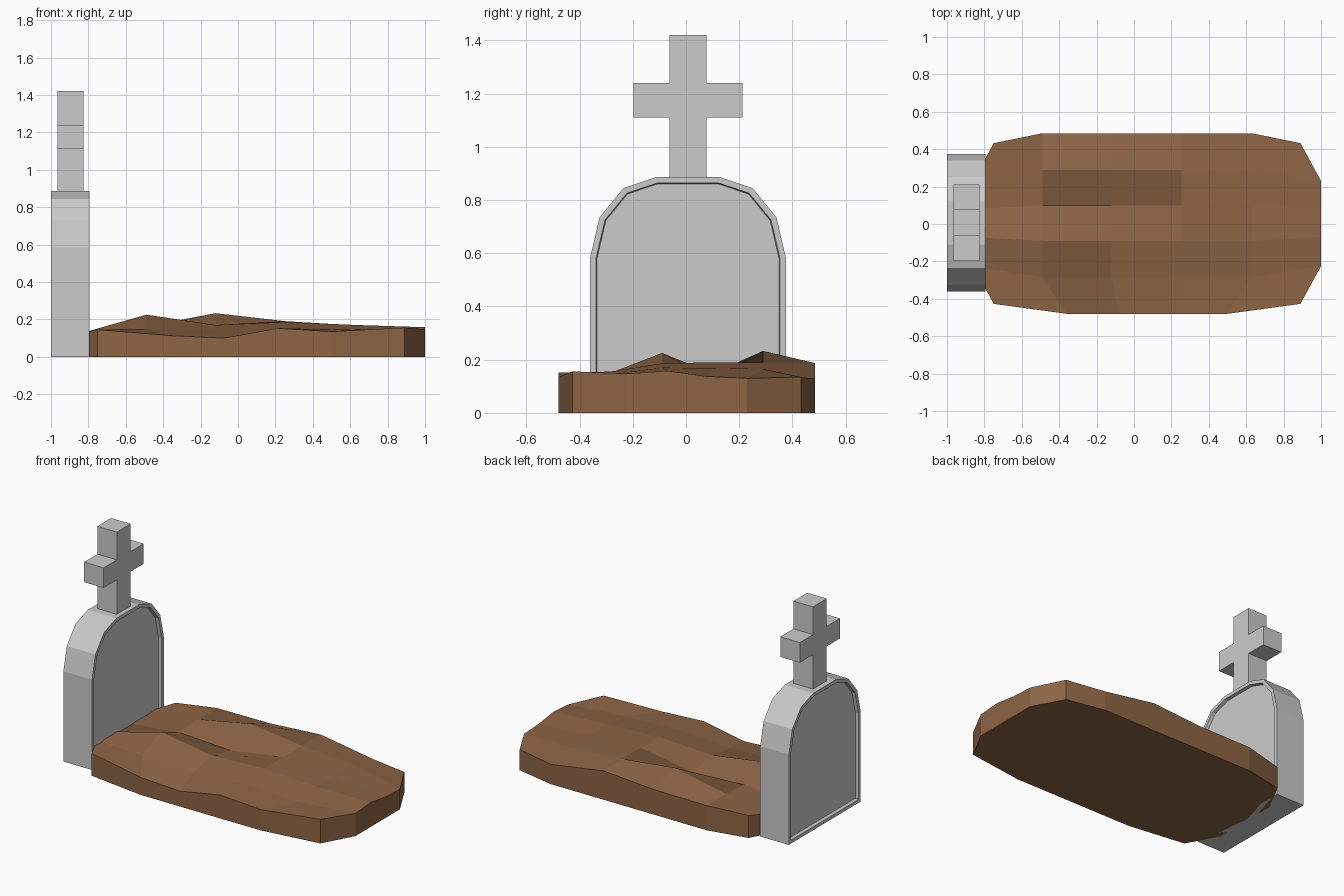
import bpy, bmesh

if "Cube" in bpy.data.objects:
    bpy.data.objects.remove(bpy.data.objects["Cube"])


def finish(bm, name, mat=None):
    bmesh.ops.recalc_face_normals(bm, faces=bm.faces)
    me = bpy.data.meshes.new(name)
    bm.to_mesh(me)
    bm.free()
    ob = bpy.data.objects.new(name, me)
    bpy.context.collection.objects.link(ob)
    if mat:
        me.materials.append(mat)
    return ob


def extrude_profile(pts, x0, x1):
    """Prism from a (y, z) outline; returns bmesh and its two end caps."""
    bm = bmesh.new()
    a = [bm.verts.new((x0, y, z)) for y, z in pts]
    b = [bm.verts.new((x1, y, z)) for y, z in pts]
    caps = [bm.faces.new(a[::-1]), bm.faces.new(b)]
    n = len(pts)
    for i in range(n):
        j = (i + 1) % n
        bm.faces.new((a[i], a[j], b[j], b[i]))
    bmesh.ops.recalc_face_normals(bm, faces=bm.faces)
    return bm, caps


# Headstone: arched slab with a recessed panel on both broad faces
CY = 0.0075
half = [(0.3675, 0), (0.3675, 0.585), (0.3325, 0.735), (0.2425, 0.845), (0.1175, 0.887)]
arch = [(CY + y, z) for y, z in half] + [(CY - y, z) for y, z in reversed(half)]
bm, caps = extrude_profile(arch, -1.0, -0.795)
for cap in caps:
    bmesh.ops.inset_region(bm, faces=[cap], thickness=0.022, use_even_offset=True)
    bmesh.ops.inset_region(bm, faces=[cap], thickness=0.004, depth=-0.02, use_even_offset=True)
finish(bm, "headstone")

# Cross on top
w, a = 0.07, 0.205
right = [(w, 0.88), (w, 1.11), (a, 1.11), (a, 1.24), (w, 1.24), (w, 1.42)]
outline = [(CY + y, z) for y, z in right] + [(CY - y, z) for y, z in reversed(right)]
bm, _ = extrude_profile(outline, -0.965, -0.825)
finish(bm, "cross")

# Earth mound: uneven 5 x 5 grid with pulled-in corners, and straight sides
earth = bpy.data.materials.new("earth")
earth.diffuse_color = (0.27, 0.13, 0.06, 1)
earth.use_nodes = True
earth.node_tree.nodes["Principled BSDF"].inputs["Base Color"].default_value = earth.diffuse_color
xs = [-0.86, -0.49, -0.12, 0.255, 0.63, 1.0]
ys = [-0.48, -0.285, -0.09, 0.1, 0.29, 0.485]
front_x = [-0.75, -0.36, -0.08, 0.21, 0.5, 0.89]
end_y = [-0.427, -0.225, -0.07, 0.08, 0.23, 0.432]
heights = [  # one row per y, front to back
    [0.145, 0.113, 0.10, 0.152, 0.135, 0.156],
    [0.12, 0.15, 0.14, 0.155, 0.145, 0.147],
    [0.12, 0.225, 0.17, 0.186, 0.17, 0.158],
    [0.12, 0.148, 0.13, 0.19, 0.168, 0.137],
    [0.12, 0.162, 0.233, 0.19, 0.165, 0.13],
    [0.145, 0.16, 0.162, 0.187, 0.128, 0.135],
]
bm = bmesh.new()
grid = []
for j in range(6):
    row = []
    for i in range(6):
        x = front_x[i] if j == 0 else xs[i]
        if j == 5 and i in (0, 5):
            x = front_x[i]
        y = end_y[j] if i in (0, 5) else ys[j]
        row.append(bm.verts.new((x, y, heights[j][i])))
    grid.append(row)
for j in range(5):
    for i in range(5):
        bm.faces.new((grid[j][i], grid[j][i + 1], grid[j + 1][i + 1], grid[j + 1][i]))
rim = (grid[0][:5] + [grid[j][5] for j in range(5)]
       + grid[5][:0:-1] + [grid[j][0] for j in range(5, 0, -1)])
base = [bm.verts.new((v.co.x, v.co.y, 0)) for v in rim]
for k in range(len(rim)):
    m = (k + 1) % len(rim)
    bm.faces.new((rim[k], base[k], base[m], rim[m]))
bm.faces.new(base[::-1])
finish(bm, "earth_mound", earth)
